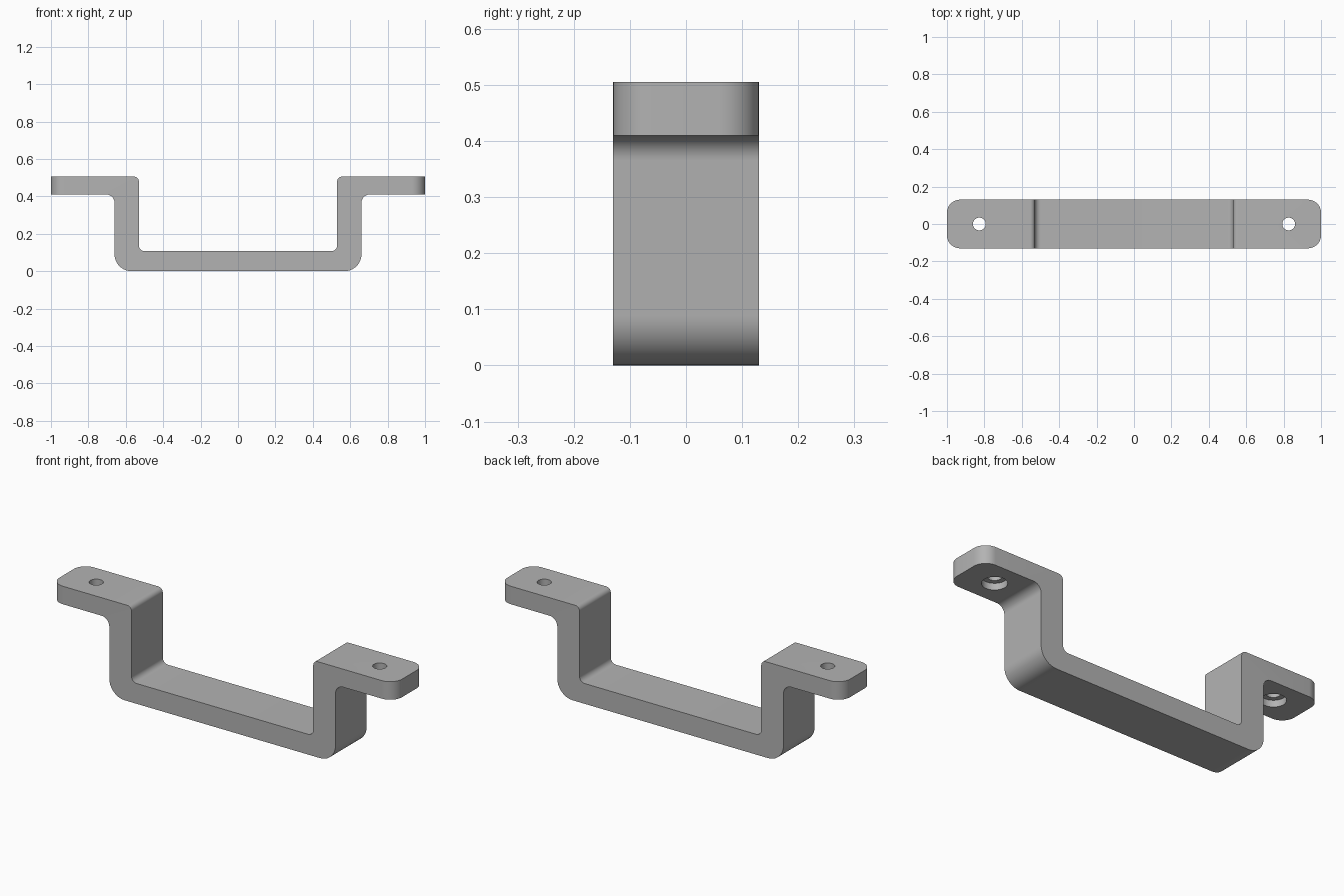
import bpy, bmesh, math
from mathutils import Vector

cube = bpy.data.objects.get("Cube")
if cube:
    bpy.data.objects.remove(cube, do_unlink=True)

HALF_DEPTH = 0.13
TOP, UNDER = 0.505, 0.41
HOLE_X = 0.827

grey = bpy.data.materials.new("plain grey")
grey.use_nodes = True
colour = (0.45, 0.45, 0.45, 1)
grey.diffuse_color = colour
grey.node_tree.nodes["Principled BSDF"].inputs["Base Color"].default_value = colour


def add_object(name, bm):
    bmesh.ops.recalc_face_normals(bm, faces=bm.faces)
    mesh = bpy.data.meshes.new(name)
    bm.to_mesh(mesh)
    bm.free()
    ob = bpy.data.objects.new(name, mesh)
    bpy.context.collection.objects.link(ob)
    return ob


def fillet(prev, corner, nxt, radius, steps=10):
    """Arc points rounding a right-angled corner."""
    if radius == 0:
        return [corner]
    a = (prev - corner).normalized() * radius
    b = (nxt - corner).normalized() * radius
    angles = [math.pi / 2 * i / steps for i in range(steps + 1)]
    return [corner + a * (1 - math.sin(t)) + b * (1 - math.cos(t)) for t in angles]


# Side profile: x, z and corner radius of the left half, mirrored for the right
half = [(0.66, 0, 0.09), (0.66, UNDER, 0.045), (1, UNDER, 0),
        (1, TOP, 0), (0.53, TOP, 0.025), (0.53, 0.107, 0.03)]
corners = half + [(-x, z, r) for x, z, r in reversed(half)]
pts = [Vector((x, -HALF_DEPTH, z)) for x, z, r in corners]
outline = []
for i, c in enumerate(corners):
    outline += fillet(pts[i - 1], pts[i], pts[(i + 1) % len(pts)], c[2])

# Extrude the strap and round the flange ends in plan
bm = bmesh.new()
face = bm.faces.new([bm.verts.new(p) for p in outline])
ext = bmesh.ops.extrude_face_region(bm, geom=[face])
moved = [v for v in ext["geom"] if isinstance(v, bmesh.types.BMVert)]
bmesh.ops.translate(bm, verts=moved, vec=(0, 2 * HALF_DEPTH, 0))
ends = [e for e in bm.edges
        if all(abs(v.co.x) > 0.99 for v in e.verts)
        and abs(e.verts[0].co.z - e.verts[1].co.z) > 0.05]
bmesh.ops.bevel(bm, geom=ends, offset=0.07, segments=10, profile=0.5, affect="EDGES")
handle = add_object("bracket_handle", bm)
handle.data.materials.append(grey)


def drill(name, radius, z0, z1):
    """Cut a round hole through both flanges."""
    bm = bmesh.new()
    for side in (-1, 1):
        made = bmesh.ops.create_cone(bm, cap_ends=True, segments=40, radius1=radius,
                                     radius2=radius, depth=z1 - z0)
        bmesh.ops.translate(bm, verts=made["verts"],
                            vec=(side * HOLE_X, 0, (z0 + z1) / 2))
    cutter = add_object(name, bm)
    cutter.data.materials.append(grey)
    cutter.hide_render = True
    mod = handle.modifiers.new(name, "BOOLEAN")
    mod.operation = "DIFFERENCE"
    mod.solver = "EXACT"
    mod.object = cutter
    bpy.context.view_layer.objects.active = handle
    bpy.ops.object.modifier_apply(modifier=name)
    bpy.data.objects.remove(cutter, do_unlink=True)


# Screw holes with wider recesses underneath
bpy.ops.object.select_all(action="DESELECT")
handle.select_set(True)
drill("screw_holes", 0.034, 0.3, 0.6)
drill("screw_recesses", 0.06, 0.3, UNDER + 0.035)

bpy.context.view_layer.objects.active = handle
handle.select_set(True)
bpy.ops.object.shade_smooth_by_angle(angle=math.radians(30))
